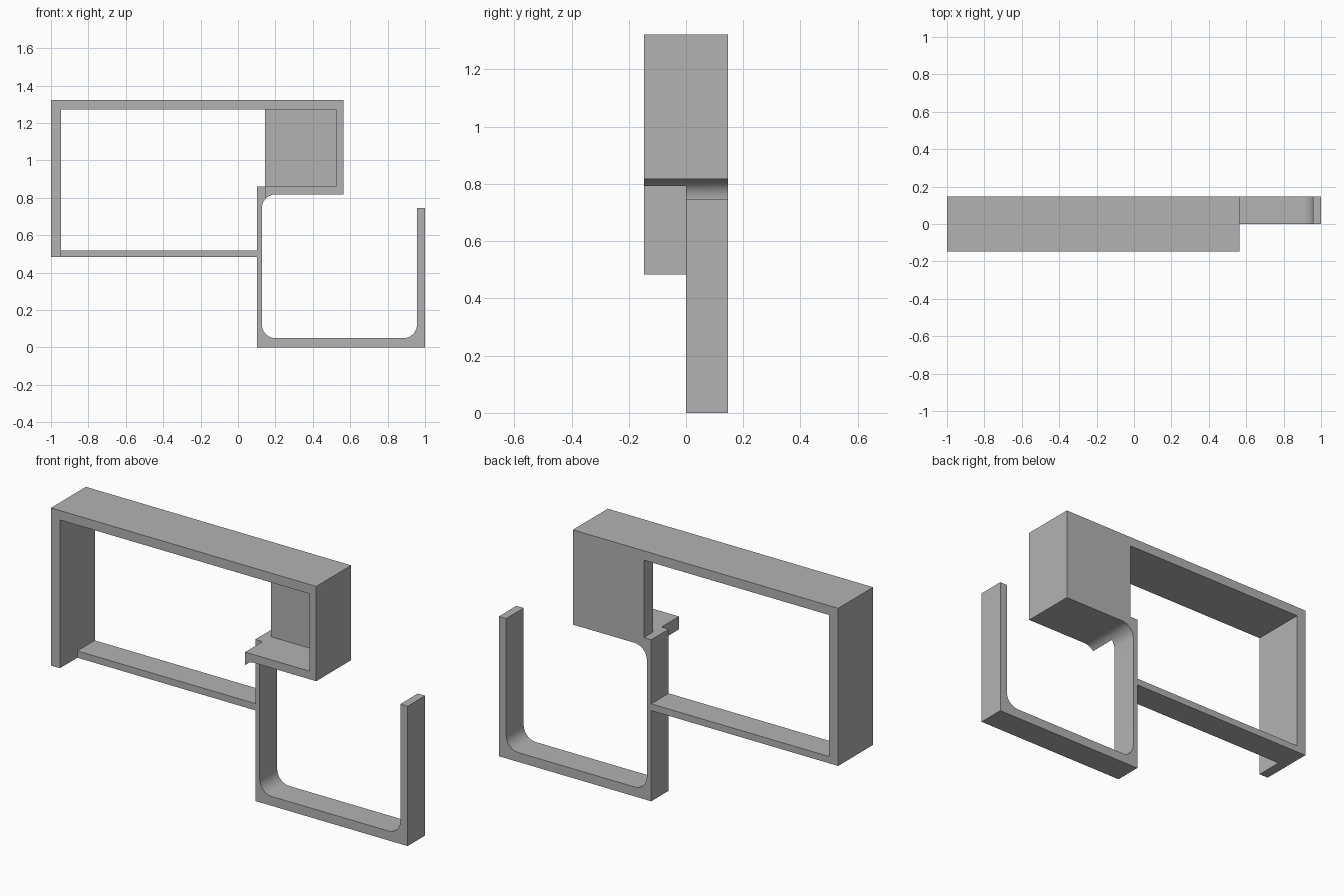
import bpy, bmesh
from math import sin, cos, radians

if "Cube" in bpy.data.objects:
    bpy.data.objects.remove(bpy.data.objects["Cube"], do_unlink=True)

D = 0.147      # half depth
R = 0.072      # inner corner radius

grey = bpy.data.materials.new("plain grey")
grey.use_nodes = True
grey.diffuse_color = (0.45, 0.45, 0.45, 1)
grey.node_tree.nodes["Principled BSDF"].inputs["Base Color"].default_value = (0.45, 0.45, 0.45, 1)


def arc(cx, cz, start, end):
    """Corner points every ten degrees."""
    step = 10 if end > start else -10
    return [(cx + R * cos(radians(a)), cz + R * sin(radians(a)))
            for a in range(start, end + step, step)]


def extrude(name, profile, y0, y1):
    """Extrude an x-z outline from y0 to y1."""
    bm = bmesh.new()
    face = bm.faces.new([bm.verts.new((x, y0, z)) for x, z in profile])
    ext = bmesh.ops.extrude_face_region(bm, geom=[face])
    verts = [v for v in ext["geom"] if isinstance(v, bmesh.types.BMVert)]
    bmesh.ops.translate(bm, verts=verts, vec=(0, y1 - y0, 0))
    bmesh.ops.recalc_face_normals(bm, faces=bm.faces)
    mesh = bpy.data.meshes.new(name)
    bm.to_mesh(mesh)
    bm.free()
    mesh.materials.append(grey)
    obj = bpy.data.objects.new(name, mesh)
    bpy.context.collection.objects.link(obj)
    return obj


def rect(x0, x1, z0, z1):
    return [(x0, z0), (x1, z0), (x1, z1), (x0, z1)]


# Full-depth open frame: left wall, top, right wall and short shelf
lip = arc(0.2, 0.746, 90, 140)
frame = extrude("bracket_frame", [
    (-1, 0.483), (-1, 1.323), (0.564, 1.323), (0.564, 0.818), *lip,
    (lip[-1][0], 0.861), (0.524, 0.861), (0.524, 1.273),
    (-0.947, 1.273), (-0.947, 0.483)], -D, D)

# Half-depth hook with rounded inner corners
hook = extrude("hook", [
    (0.102, 0), (1, 0), (1, 0.745), (0.957, 0.745),
    *arc(0.957 - R, 0.05 + R, 0, -90), *arc(0.2, 0.05 + R, 270, 180),
    *arc(0.2, 0.746, 180, 90), (0.2, 0.861), (0.102, 0.861)], 0, D)

# Lower rail and the panel closing the back of the shelf
rail = extrude("lower_rail", rect(-0.96, 0.115, 0.483, 0.519), 0, D)
panel = extrude("back_panel", rect(lip[-1][0], 0.54, 0.84, 1.29), 0.069, D)

# Weld everything into one solid
bpy.context.view_layer.objects.active = frame
for part in (hook, rail, panel):
    mod = frame.modifiers.new("join", "BOOLEAN")
    mod.operation = "UNION"
    mod.solver = "EXACT"
    mod.object = part
    bpy.ops.object.modifier_apply(modifier=mod.name)
    bpy.data.objects.remove(part, do_unlink=True)

# Smooth the rounded corners, keep edges sharp
bpy.ops.object.select_all(action="DESELECT")
frame.select_set(True)
bpy.ops.object.shade_smooth_by_angle(angle=radians(30))
